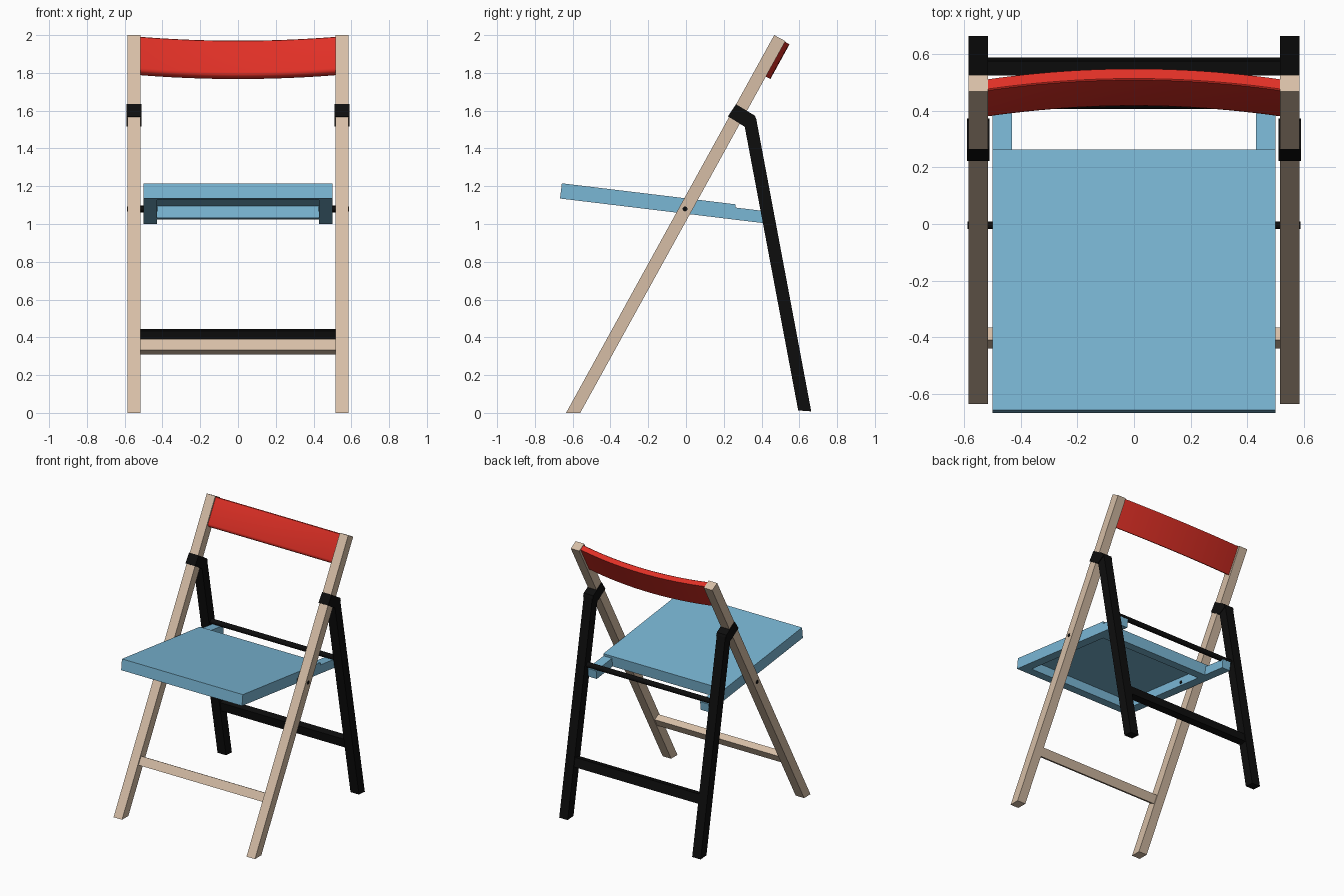
import bpy, bmesh, math
from mathutils import Vector

if "Cube" in bpy.data.objects:
    bpy.data.objects.remove(bpy.data.objects["Cube"])


def material(name, rgb):
    m = bpy.data.materials.new(name)
    lin = [(c / 255 / 12.92 if c < 11 else ((c / 255 + 0.055) / 1.055) ** 2.4) for c in rgb]
    m.diffuse_color = (*lin, 1)
    m.use_nodes = True
    m.node_tree.nodes["Principled BSDF"].inputs["Base Color"].default_value = m.diffuse_color
    return m


WOOD = material("pale wood", (214, 190, 166))
BLACK = material("black paint", (13, 13, 13))
BLUE = material("light blue", (122, 183, 213))
RED = material("red", (224, 48, 38))


def loft(name, sections, mat):
    """Skin a list of closed point rings and cap both ends."""
    bm = bmesh.new()
    rings = [[bm.verts.new(p) for p in s] for s in sections]
    n = len(rings[0])
    for a, b in zip(rings, rings[1:]):
        for i in range(n):
            bm.faces.new((a[i], a[(i + 1) % n], b[(i + 1) % n], b[i]))
    bm.faces.new(rings[0])
    bm.faces.new(rings[-1])
    bmesh.ops.recalc_face_normals(bm, faces=bm.faces)
    me = bpy.data.meshes.new(name)
    bm.to_mesh(me)
    bm.free()
    me.materials.append(mat)
    ob = bpy.data.objects.new(name, me)
    bpy.context.collection.objects.link(ob)
    return ob


def prism(name, profile, x0, x1, mat, both=False):
    """Extrude a side profile of (y, z) points along x, optionally on both sides."""
    for side in ((1, -1) if both else (1,)):
        label = name if not both else name + ("_right" if side > 0 else "_left")
        loft(label, [[(side * x, y, z) for y, z in profile] for x in (x0, x1)], mat)


def rect(origin, direction, a0, a1, b0, b1):
    """Rectangle in a tilted side-view frame: a along direction, b to its right."""
    dy, dz = Vector(direction).normalized()
    return [(origin[0] + a * dy + b * dz, origin[1] + a * dz - b * dy)
            for a, b in ((a0, b0), (a1, b0), (a1, b1), (a0, b1))]


def circle(y, z, r, n=16):
    return [(y + r * math.cos(2 * math.pi * i / n), z + r * math.sin(2 * math.pi * i / n))
            for i in range(n)]


# Front legs, running up to the backrest, and their stretcher
LEAN = Vector((1.1, 2.0)).normalized()
prism("front_leg", [(-0.635, 0), (-0.56, 0), (0.526, 1.968), (0.467, 2.0)],
      0.515, 0.585, WOOD, True)
prism("front_stretcher", rect((-0.403, 0.35), LEAN, -0.032, 0.032, -0.025, 0.025),
      -0.517, 0.517, WOOD)

# Rear legs with wrap-around brackets, and their stretcher
prism("rear_leg", [(0.594, 0.013), (0.663, 0.008), (0.372, 1.555), (0.31, 1.52)],
      0.515, 0.585, BLACK, True)
prism("bracket", [(0.222, 1.57), (0.265, 1.634), (0.365, 1.573), (0.373, 1.55), (0.311, 1.515)],
      0.511, 0.59, BLACK, True)
prism("rear_stretcher", rect((0.556, 0.405), (-0.187, 1), -0.034, 0.034, -0.026, 0.026),
      -0.517, 0.517, BLACK)

# Seat panel on a frame; the side rails run on past the panel
TILT = (math.cos(math.radians(6.9)), -math.sin(math.radians(6.9)))
FRONT = (-0.667, 1.135)


def seat_rect(u0, u1, v0, v1):
    return rect(FRONT, TILT, u0, u1, -v0, -v1)


prism("seat_panel", seat_rect(0, 0.927, 0.064, 0.081), -0.5, 0.5, BLUE)
prism("seat_side_rail", seat_rect(0, 1.115, 0, 0.064), 0.43, 0.5, BLUE, True)
prism("seat_front_rail", seat_rect(0, 0.075, 0, 0.064), -0.43, 0.43, BLUE)
prism("seat_rear_rail", seat_rect(0.852, 0.927, 0, 0.064), -0.43, 0.43, BLUE)

# Pivot pins and the rod that carries the back of the seat
prism("pivot_pin", circle(-0.005, 1.08, 0.013), 0.427, 0.588, BLACK, True)
prism("seat_rod", circle(0.425, 1.08, 0.019), -0.52, 0.52, BLACK)

# Curved backrest slat with a softened lower front edge
sections = []
for i in range(25):
    x = -0.515 + 1.03 * i / 24
    back = 0.096 - 0.042 * (x / 0.515) ** 2
    f = back - 0.043
    ring = [(2.28, f + 0.004), (2.276, f), (2.09, f), (2.078, f + 0.005),
            (2.071, f + 0.015), (2.07, back), (2.28, back)]
    sections.append([(x, -0.635 + s * LEAN.x + n * LEAN.y, s * LEAN.y - n * LEAN.x)
                     for s, n in ring])
slat = loft("backrest", sections, RED)
bpy.context.view_layer.objects.active = slat
slat.select_set(True)
bpy.ops.object.shade_smooth_by_angle(angle=math.radians(35))
